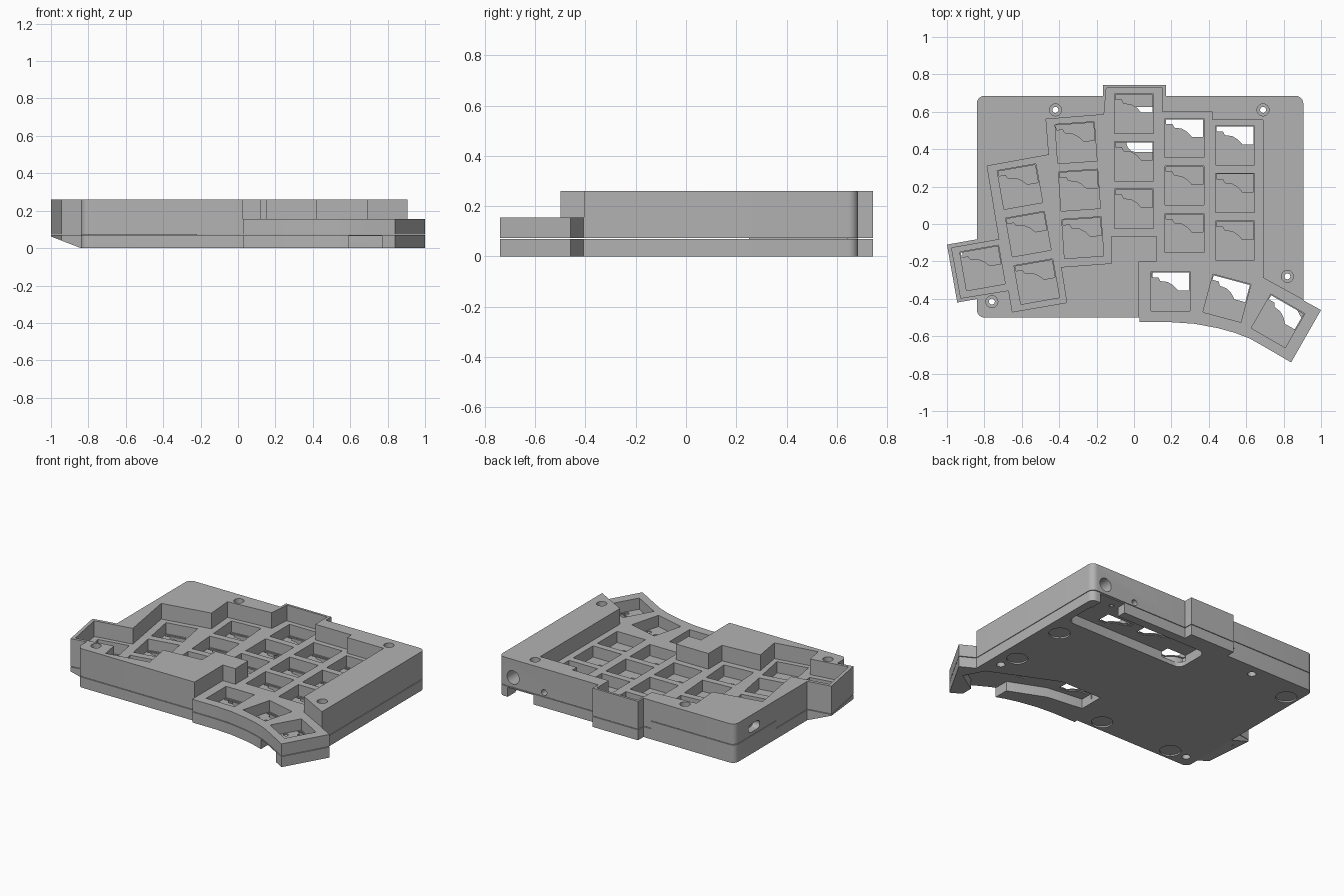
import bpy, bmesh, math
from mathutils import Matrix, Vector

if "Cube" in bpy.data.objects:
    bpy.data.objects.remove(bpy.data.objects["Cube"], do_unlink=True)

grey = bpy.data.materials.new("matte grey")
grey.use_nodes = True
colour = (0.45, 0.45, 0.45, 1)
grey.diffuse_color = colour
grey.node_tree.nodes["Principled BSDF"].inputs["Base Color"].default_value = colour


def prism(name, pts, z0, z1, mat=Matrix()):
    """Extrude a flat outline from z0 to z1, then place it."""
    bm = bmesh.new()
    face = bm.faces.new([bm.verts.new((x, y, z0)) for x, y in pts])
    top = bmesh.ops.extrude_face_region(bm, geom=[face])["geom"]
    for v in top:
        if isinstance(v, bmesh.types.BMVert):
            v.co.z = z1
    bmesh.ops.recalc_face_normals(bm, faces=bm.faces)
    bm.transform(mat)
    me = bpy.data.meshes.new(name)
    bm.to_mesh(me)
    bm.free()
    me.materials.append(grey)
    ob = bpy.data.objects.new(name, me)
    bpy.context.collection.objects.link(ob)
    return ob


def rounded(x0, x1, y0, y1, r, n=6):
    """Outline of a rectangle with rounded corners."""
    pts = []
    centres = [(x1 - r, y1 - r), (x0 + r, y1 - r), (x0 + r, y0 + r), (x1 - r, y0 + r)]
    for k, (cx, cy) in enumerate(centres):
        for i in range(n + 1):
            a = math.pi / 2 * (k + i / n)
            pts.append((cx + r * math.cos(a), cy + r * math.sin(a)))
    return pts


def circle(cx, cy, r, n=24):
    return [(cx + r * math.cos(2 * math.pi * i / n), cy + r * math.sin(2 * math.pi * i / n))
            for i in range(n)]


def rect(x0, x1, y0, y1):
    return [(x0, y0), (x1, y0), (x1, y1), (x0, y1)]


def combine(target, tool, operation, keep=False):
    mod = target.modifiers.new("combine", "BOOLEAN")
    mod.operation, mod.solver, mod.object = operation, "EXACT", tool
    bpy.context.view_layer.update()
    with bpy.context.temp_override(object=target, active_object=target):
        bpy.ops.object.modifier_apply(modifier=mod.name)
    if not keep:
        bpy.data.objects.remove(tool, do_unlink=True)


def cut(pts, z0, z1, mat=Matrix()):
    combine(case, prism("cutter", pts, z0, z1, mat), "DIFFERENCE")


HEIGHT, PLATE, FLOOR, SEAM = 0.26, 0.155, 0.08, 0.07

# Main block with rear bump
case = prism("top_case", rounded(-0.84, 0.905, -0.5, 0.685, 0.04), 0, HEIGHT)
combine(case, prism("bump", rect(-0.165, 0.17, 0.3, 0.743), 0, HEIGHT), "UNION")

# Outer side lobe with sloping underside
lobe = prism("side_lobe", [(-1, -0.11), (-0.945, -0.42), (-0.7, -0.376), (-0.7, -0.057)], 0, HEIGHT)
slope = Matrix.Rotation(math.pi / 2, 4, "X")
combine(lobe, prism("cutter", [(-1.1, -0.1), (-0.84, -0.1), (-0.84, 0), (-1, 0.062), (-1.1, 0.1)],
                    -1, 1, slope), "DIFFERENCE")
combine(case, lobe, "UNION")

# Thumb lobe with curved front
thumb = [(0.03, -0.2), (0.03, -0.525), (0.2, -0.525), (0.32, -0.533), (0.45, -0.557),
         (0.54, -0.582), (0.62, -0.613), (0.7, -0.658), (0.84, -0.74), (1, -0.46), (0.69, -0.29)]
combine(case, prism("thumb_lobe", thumb, 0, 0.2), "UNION")

# Sunken key well
well = [(-0.785, 0.31), (-0.72, -0.083), (-0.975, -0.128), (-0.926, -0.396), (-0.67, -0.355),
        (-0.65, -0.47), (-0.36, -0.42), (-0.39, -0.23), (-0.12, -0.21), (-0.12, -0.065),
        (0.12, -0.065), (0.12, -0.2), (0.028, -0.2), (0.028, -0.8), (1.2, -0.8),
        (1.2, -0.567), (0.69, -0.288), (0.69, 0.555), (0.42, 0.555), (0.42, 0.6),
        (0.152, 0.6), (0.152, 0.727), (-0.148, 0.727), (-0.16, 0.585), (-0.47, 0.56), (-0.455, 0.37)]
cut(well, PLATE, 0.4)

# Slots underneath, one opening to the back and one to the front
cut(rounded(-0.04, 0.85, 0.385, 0.625, 0.05), -0.1, 0.065)
cut(rect(0.65, 0.84, 0.55, 0.8), -0.1, 0.063)
cut([(0.1, -0.2), (0.1, -0.37), (0.35, -0.4), (0.59, -0.5), (0.59, -0.8), (0.77, -0.8),
     (0.77, -0.62), (0.91, -0.53), (0.84, -0.4), (0.4, -0.2)], -0.1, 0.065)

# Key positions: x, y, turn in degrees
keys = [(-0.81, -0.235, 10)]
for x, y, dx, turn in [(0, 0.59, 0, 0), (0.27, 0.46, 0, 0), (0.54, 0.42, 0, 0),
                       (-0.31, 0.435, 0.018, 4), (-0.61, 0.2, 0.045, 10)]:
    keys += [(x + dx * i, y - 0.254 * i, turn) for i in range(3)]
keys += [(0.195, -0.36, 0), (0.497, -0.397, -15), (0.77, -0.518, -30)]

# Square switch pockets with socket openings
socket = [(-0.1, 0.1), (-0.1, 0.075), (-0.065, 0.075), (-0.055, 0.055), (-0.015, 0.05),
          (0.015, 0.032), (0.04, 0.005), (0.1, 0.005), (0.1, 0.1)]
for x, y, turn in keys:
    place = Matrix.Translation((x, y, 0)) @ Matrix.Rotation(math.radians(turn), 4, "Z")
    cut(rect(-0.105, 0.105, -0.105, 0.105), FLOOR, 0.2, place)
    cut(socket, 0.03, 0.12, place)
    cut(circle(0, -0.005, 0.031), 0.074, 0.12, place)
    for side in (-1, 1):
        cut(circle(side * 0.083, -0.01, 0.016, 12), 0.074, 0.12, place)

# Screw holes, counterbored on both faces
for x, y in [(-0.42, 0.61), (0.69, 0.61), (0.82, -0.28), (-0.76, -0.415)]:
    cut(circle(x, y, 0.016, 16), -0.1, 0.4)
    cut(circle(x, y, 0.032), 0.21, 0.4)
    cut(circle(x, y, 0.026), -0.1, 0.03)

# Round foot recesses underneath
for x, y in [(0.79, 0.24), (0.79, -0.16), (-0.1, -0.42), (-0.64, -0.42), (-0.76, 0.53)]:
    cut(circle(x, y, 0.065), -0.1, 0.01)

# Cable socket and button hole at the back, port on the side
back = Matrix.Rotation(math.pi / 2, 4, "X")
cut(circle(0.8, 0.14, 0.045), -0.8, -0.58, back)
cut(circle(0.57, 0.1, 0.02, 16), -0.8, -0.64, back)
side = Matrix(((0, 0, 1, 0), (1, 0, 0, 0), (0, 1, 0, 0), (0, 0, 0, 1)))
cut(rounded(0.42, 0.54, 0.145, 0.2, 0.027), -0.9, -0.79, side)

# Split into two shells with a thin stepped seam
splitter = prism("splitter", rect(-1.5, 1.5, -1.5, 1.5), -0.5, SEAM)
step = [(-0.22, 0.9), (-1.2, 0.9), (-1.2, 0.25), (-0.8, 0.25), (-0.8, 0.64), (-0.22, 0.64)]
combine(splitter, prism("step", step, 0, 0.12), "UNION")
bottom = case.copy()
bottom.data = case.data.copy()
bottom.name = "bottom_case"
bpy.context.collection.objects.link(bottom)
combine(bottom, splitter, "INTERSECT", keep=True)
splitter.location.z = 0.004
combine(case, splitter, "DIFFERENCE")

# Smooth round walls, keep edges sharp
bpy.ops.object.select_all(action="DESELECT")
for ob in (case, bottom):
    ob.select_set(True)
    bpy.context.view_layer.objects.active = ob
bpy.ops.object.shade_smooth_by_angle(angle=math.radians(30))
